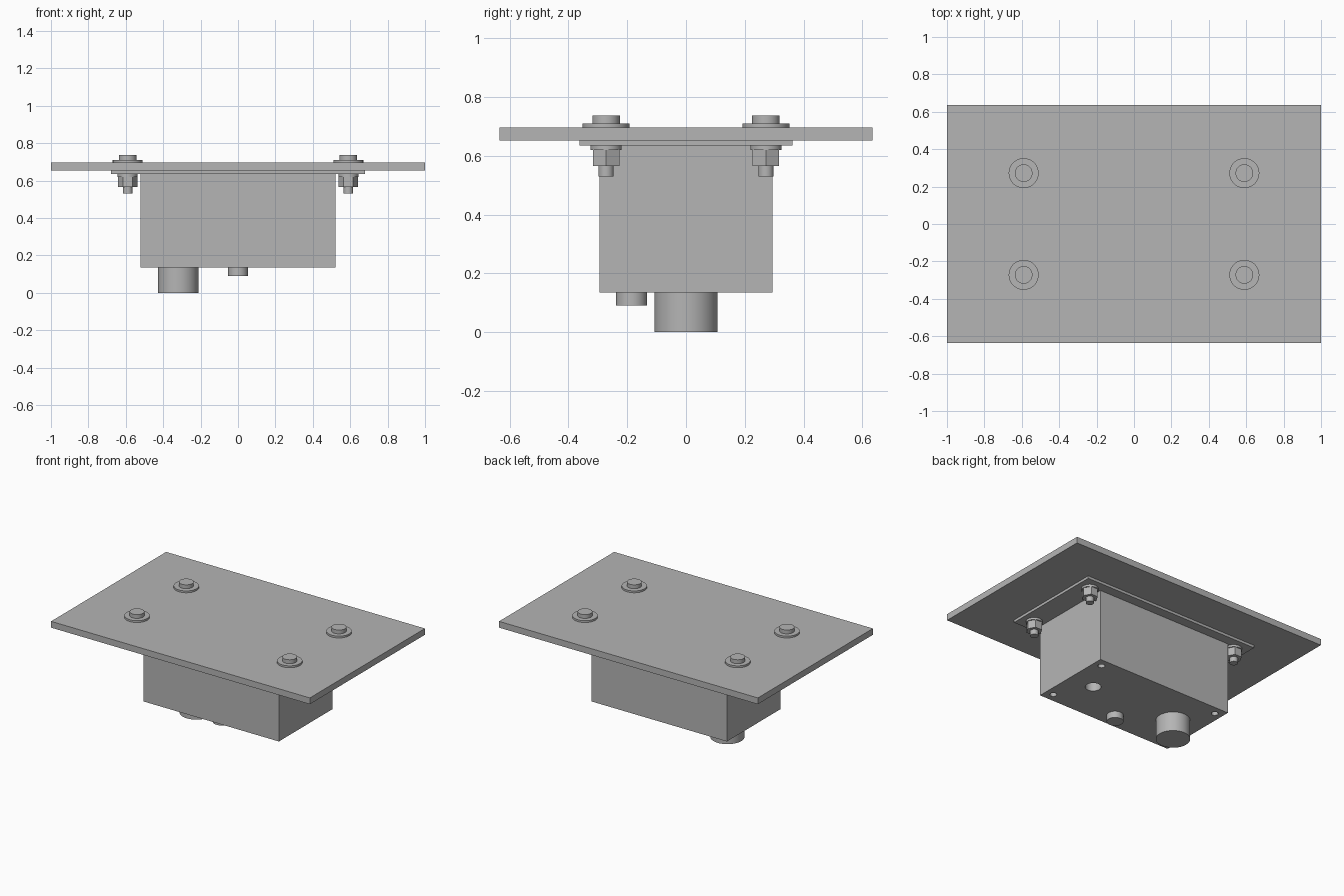
import bpy
import math

# Remove the default cube only
default = bpy.data.objects.get("Cube")
if default:
    bpy.data.objects.remove(default, do_unlink=True)

# One plain grey for every part
GREY = (0.46, 0.46, 0.46, 1.0)
metal = bpy.data.materials.new("grey_metal")
metal.use_nodes = True
metal.diffuse_color = GREY
metal.node_tree.nodes["Principled BSDF"].inputs["Base Color"].default_value = GREY


def finish(name):
    obj = bpy.context.object
    obj.name = name
    obj.data.name = name
    obj.data.materials.append(metal)
    return obj


def box(name, width, depth, bottom, top):
    bpy.ops.mesh.primitive_cube_add(size=1, location=(0, 0, (bottom + top) / 2))
    bpy.context.object.scale = (width, depth, top - bottom)
    bpy.ops.object.transform_apply(location=False, rotation=False, scale=True)
    return finish(name)


def cylinder(name, x, y, radius, bottom, top, sides=48, turn=0.0):
    bpy.ops.mesh.primitive_cylinder_add(
        vertices=sides, radius=radius, depth=top - bottom,
        location=(x, y, (bottom + top) / 2), rotation=(0, 0, turn))
    if sides > 6:
        bpy.ops.object.shade_smooth_by_angle(angle=math.radians(30))
    return finish(name)


def drill(target, x, y, radius, bottom, depth):
    cutter = cylinder("drill_cutter", x, y, radius, bottom - 0.02, bottom + depth)
    cutter.hide_render = True
    mod = target.modifiers.new("hole", 'BOOLEAN')
    mod.operation = 'DIFFERENCE'
    mod.solver = 'EXACT'
    mod.object = cutter
    bpy.context.view_layer.objects.active = target
    bpy.ops.object.modifier_apply(modifier=mod.name)
    bpy.data.objects.remove(cutter, do_unlink=True)


# Heights of the stacked parts
BODY_BOTTOM, FLANGE_BOTTOM, PLATE_BOTTOM, PLATE_TOP = 0.135, 0.635, 0.653, 0.697

# Mounting plate, flange and housing
box("mounting_plate", 2.0, 1.27, PLATE_BOTTOM, PLATE_TOP)
box("flange", 1.36, 0.726, FLANGE_BOTTOM, PLATE_BOTTOM)
housing = box("housing", 1.045, 0.59, BODY_BOTTOM, FLANGE_BOTTOM)

# Port and corner screw holes in the underside
drill(housing, 0.335, 0.0, 0.05, BODY_BOTTOM, 0.1)
for x in (-0.465, 0.465):
    for y in (-0.235, 0.235):
        drill(housing, x, y, 0.022, BODY_BOTTOM, 0.08)

# Connectors on the underside
cylinder("large_connector", -0.32, 0.0, 0.108, 0.0, BODY_BOTTOM)
cylinder("small_connector", 0.0, -0.185, 0.053, 0.09, BODY_BOTTOM)

# Four bolts with washers and hex nuts
for side, x in (("right", -0.59), ("left", 0.59)):
    for end, y in (("front", -0.272), ("back", 0.272)):
        tag = f"{end}_{side}"
        cylinder(f"upper_washer_{tag}", x, y, 0.08, PLATE_TOP, 0.71)
        cylinder(f"bolt_head_{tag}", x, y, 0.047, 0.71, 0.737)
        cylinder(f"lower_washer_{tag}", x, y, 0.053, 0.62, FLANGE_BOTTOM)
        cylinder(f"nut_{tag}", x, y, 0.052, 0.565, 0.62, 6, math.radians(30))
        cylinder(f"bolt_shank_{tag}", x, y, 0.026, 0.53, 0.565)
